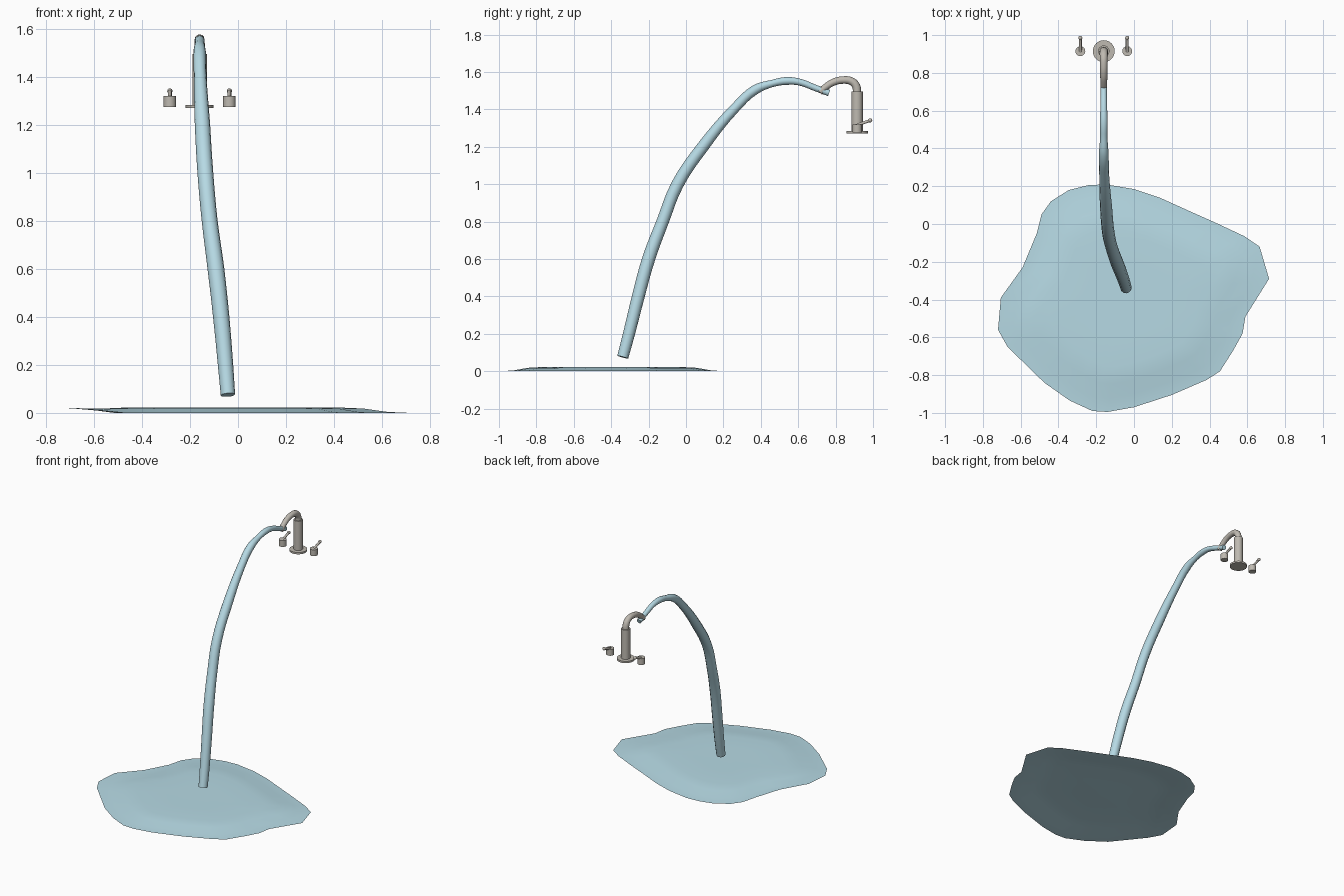
import bpy, bmesh, math
from mathutils import Vector

if "Cube" in bpy.data.objects:
    bpy.data.objects.remove(bpy.data.objects["Cube"])


def material(name, rgb):
    m = bpy.data.materials.new(name)
    m.diffuse_color = (*rgb, 1)
    m.use_nodes = True
    m.node_tree.nodes["Principled BSDF"].inputs["Base Color"].default_value = m.diffuse_color
    return m


WATER = material("water", (0.47, 0.70, 0.78))
METAL = material("metal", (0.52, 0.49, 0.44))


def finish(ob, name, mat, angle=40):
    ob.name = name
    ob.data.materials.clear()
    ob.data.materials.append(mat)
    bpy.ops.object.select_all(action='DESELECT')
    ob.select_set(True)
    bpy.context.view_layer.objects.active = ob
    bpy.ops.object.shade_smooth_by_angle(angle=math.radians(angle))
    return ob


def cylinder(name, x, y, z0, z1, r, n=24):
    bpy.ops.mesh.primitive_cylinder_add(vertices=n, radius=r, depth=z1 - z0,
                                        location=(x, y, (z0 + z1) / 2))
    return finish(bpy.context.object, name, METAL)


def tube(name, pts, mat, res=4, steps=4):
    """Capped tube through (x, y, z, radius) points."""
    cu = bpy.data.curves.new(name, 'CURVE')
    cu.dimensions = '3D'
    cu.bevel_depth = 1.0
    cu.bevel_resolution = res
    cu.use_fill_caps = True
    cu.resolution_u = steps
    sp = cu.splines.new('BEZIER')
    sp.bezier_points.add(len(pts) - 1)
    for bp, (x, y, z, r) in zip(sp.bezier_points, pts):
        bp.co = (x, y, z)
        bp.radius = r
        bp.handle_left_type = bp.handle_right_type = 'AUTO'
    ob = bpy.data.objects.new(name, cu)
    bpy.context.collection.objects.link(ob)
    bpy.ops.object.select_all(action='DESELECT')
    ob.select_set(True)
    bpy.context.view_layer.objects.active = ob
    bpy.ops.object.convert(target='MESH')
    return finish(bpy.context.object, name, mat)


# puddle: thin sheet, raised in the middle and along its left edge
outline = [(-.15, .21), (0, .185), (.135, .14), (.29, .07), (.425, .01), (.585, -.065),
           (.665, -.12), (.715, -.29), (.59, -.49), (.575, -.58), (.525, -.67),
           (.455, -.78), (.385, -.825), (.2, -.905), (0, -.97), (-.14, -.995),
           (-.22, -.99), (-.34, -.935), (-.475, -.84), (-.67, -.65), (-.72, -.56),
           (-.705, -.39), (-.59, -.23), (-.515, -.05), (-.49, .05), (-.44, .12),
           (-.345, .18), (-.245, .205)]
centre = Vector((-.05, -.4))
bm = bmesh.new()
rings = []
for f, h in ((1, 0), (.88, .004), (.75, .018), (.6, .023), (.3, .022)):
    ring = []
    for p in outline:
        q = centre + (Vector(p) - centre) * f
        left = min(1, max(0, (-q.x - .52) / .14))
        ring.append(bm.verts.new((q.x, q.y, h + (.02 - h) * left)))
    rings.append(ring)
n = len(outline)
for a, b in zip(rings, rings[1:]):
    for i in range(n):
        j = (i + 1) % n
        bm.faces.new((a[i], b[i], b[j], a[j]))
mid = bm.verts.new((centre.x, centre.y, .022))
for i in range(n):
    bm.faces.new((rings[-1][i], mid, rings[-1][(i + 1) % n]))
bm.normal_update()
if sum(f.normal.z for f in bm.faces) < 0:
    bmesh.ops.reverse_faces(bm, faces=bm.faces[:])
me = bpy.data.meshes.new("puddle")
bm.to_mesh(me)
bm.free()
puddle = bpy.data.objects.new("puddle", me)
bpy.context.collection.objects.link(puddle)
finish(puddle, "puddle", WATER)

# arching water stream
tube("water_stream", [
    (-.160, .765, 1.487, .017), (-.160, .69, 1.515, .017), (-.160, .61, 1.545, .018),
    (-.160, .54, 1.552, .021), (-.160, .46, 1.538, .019), (-.160, .37, 1.505, .026),
    (-.158, .265, 1.41, .026), (-.148, .09, 1.20, .032), (-.136, -.045, 1.00, .033),
    (-.118, -.125, .80, .033), (-.092, -.20, .60, .035), (-.070, -.255, .40, .034),
    (-.052, -.305, .20, .032), (-.042, -.338, .075, .030)], WATER)

# tap body
CX, CY = -.16, .915
cylinder("base_flange", CX, CY, 1.27, 1.283, .058, 32)
cylinder("tap_column", CX, CY, 1.28, 1.495, .03)
tube("spout", [(CX, .915, 1.48, .022), (CX, .909, 1.525, .022), (CX, .885, 1.55, .021),
               (CX, .845, 1.557, .020), (CX, .79, 1.546, .019),
               (CX, .745, 1.518, .018), (CX, .715, 1.492, .018)], METAL)

# a lever handle on each side
for side, s in (("left", -1), ("right", 1)):
    x = CX + s * .124
    cylinder(f"{side}_handle_body", x, CY, 1.275, 1.32, .026)
    tube(f"{side}_lever", [(x, .905, 1.312, .008), (x, .985, 1.341, .008)], METAL, 3, 1)
    bpy.ops.mesh.primitive_uv_sphere_add(segments=12, ring_count=8, radius=.011,
                                         location=(x, .985, 1.341))
    finish(bpy.context.object, f"{side}_lever_knob", METAL)
